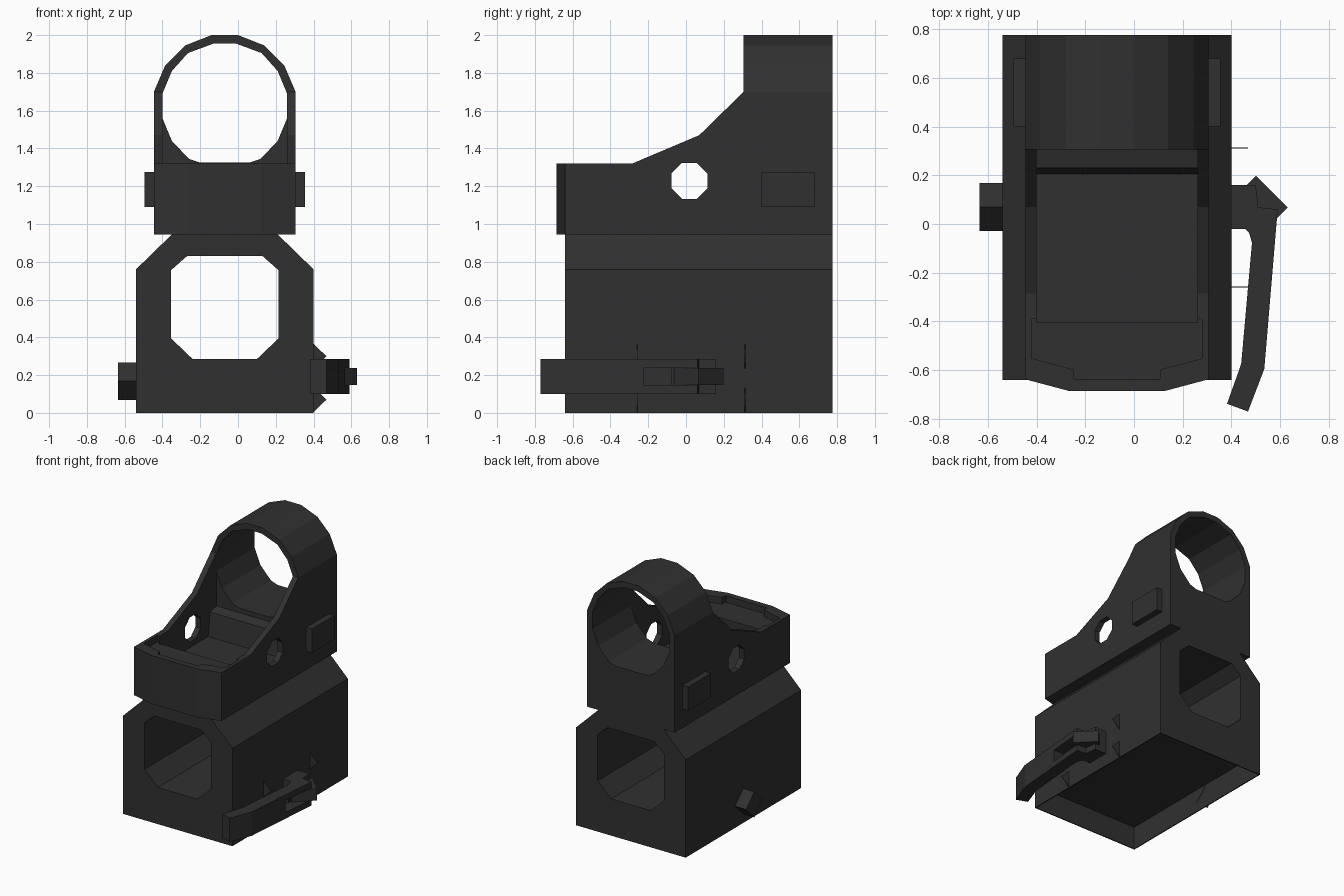
import bpy, bmesh, math
from mathutils import Vector

cube = bpy.data.objects.get("Cube")
if cube:
    bpy.data.objects.remove(cube, do_unlink=True)

black = bpy.data.materials.new("matte_black")
black.use_nodes = True
COLOUR = (0.03, 0.03, 0.03, 1)
black.diffuse_color = COLOUR
shader = black.node_tree.nodes["Principled BSDF"]
shader.inputs["Base Color"].default_value = COLOUR
shader.inputs["Roughness"].default_value = 0.7

MID = -0.07  # centre line of the housing


def prism(name, outline, axis, lo, hi):
    """Extrude a 2D outline along an axis (x: y,z / y: x,z / z: x,y)."""
    place = {"x": lambda a, b: (lo, a, b),
             "y": lambda a, b: (a, lo, b),
             "z": lambda a, b: (a, b, lo)}[axis]
    direction = Vector([(hi - lo) if c == axis else 0 for c in "xyz"])
    bm = bmesh.new()
    face = bm.faces.new([bm.verts.new(place(a, b)) for a, b in outline])
    made = bmesh.ops.extrude_face_region(bm, geom=[face])["geom"]
    bmesh.ops.translate(bm, vec=direction,
                        verts=[g for g in made if isinstance(g, bmesh.types.BMVert)])
    bmesh.ops.recalc_face_normals(bm, faces=bm.faces)
    mesh = bpy.data.meshes.new(name)
    bm.to_mesh(mesh)
    bm.free()
    mesh.materials.append(black)
    obj = bpy.data.objects.new(name, mesh)
    bpy.context.collection.objects.link(obj)
    return obj


def box(name, x, y, z):
    return prism(name, [(x[0], y[0]), (x[1], y[0]), (x[1], y[1]), (x[0], y[1])], "z", *z)


def combine(obj, tool, operation="DIFFERENCE"):
    """Apply a boolean and discard its tool."""
    mod = obj.modifiers.new("cut", "BOOLEAN")
    mod.operation, mod.object, mod.solver = operation, tool, "EXACT"
    bpy.context.view_layer.objects.active = obj
    bpy.ops.object.modifier_apply(modifier=mod.name)
    bpy.data.objects.remove(tool, do_unlink=True)


def mirrored(half):
    """Complete a half outline about the housing centre line."""
    return [(MID + a, b) for a, b in half] + [(MID - a, b) for a, b in reversed(half)]


def ngon(cx, cy, r, n, start):
    return [(cx + r * math.cos(start + i * math.tau / n),
             cy + r * math.sin(start + i * math.tau / n)) for i in range(n)]


# Mount base: chamfered tube with an open underside
base = prism("mount_base", mirrored([(0.47, 0), (0.47, 0.76), (0.28, 0.945)]), "y", -0.64, 0.775)
combine(base, prism("bore", mirrored([(0.17, 0.285), (0.285, 0.395), (0.285, 0.755), (0.2, 0.83)]),
                    "y", -1, 1))
combine(base, box("underside", (-0.532, 0.392), (-0.632, 0.767), (-0.1, 0.18)))

# Sight housing: side silhouette trimmed by the rounded front silhouette
housing = prism("sight_housing",
                [(-0.64, 0.945), (0.775, 0.945), (0.775, 2.05), (0.305, 2.05), (0.305, 1.7),
                 (0.07, 1.47), (-0.285, 1.32), (-0.64, 1.32)], "x", -0.5, 0.4)
combine(housing, prism("silhouette", mirrored([(0.375, 0.9), (0.375, 1.7), (0.315, 1.84),
                                               (0.21, 1.945), (0.07, 2.0)]),
                       "y", -1, 1), "INTERSECT")
# Lens opening
combine(housing, prism("lens_opening",
                       mirrored([(0.13, 1.325), (0.19, 1.345), (0.28, 1.44), (0.33, 1.56),
                                 (0.33, 1.69), (0.28, 1.81), (0.195, 1.905), (0.06, 1.955)]),
                       "y", 0.2, 1))
# Emitter tray and the shallower front deck
combine(housing, box("tray", (-0.4, 0.26), (-0.405, 0.305), (1.09, 2.2)))
combine(housing, box("deck", (-0.42, 0.28), (-0.7, -0.39), (1.27, 1.5)))
# Adjustment holes through both side walls
combine(housing, prism("side_hole", ngon(0.018, 1.228, 0.103, 8, math.pi / 8), "x", -1, 1))

# Angled front lip and its inner corner tabs
prism("front_lip", mirrored([(0.375, -0.638), (0.195, -0.686)]), "z", 0.945, 1.32)
for side, name in ((1, "left"), (-1, "right")):
    tab = [(0.374, -0.64), (0.355, -0.55), (0.18, -0.597), (0.175, -0.64)]
    prism(name + "_corner_tab", [(MID + side * a, b) for a, b in tab], "z", 1.1, 1.32)

# Sloped ledge under the lens
prism("lens_ledge", [(0.205, 1.09), (0.306, 1.09), (0.306, 1.29), (0.23, 1.27)], "x", -0.4, 0.26)

# Raised side pads
for name, x in (("left_pad", (0.3, 0.355)), ("right_pad", (-0.495, -0.44))):
    box(name, x, (0.4, 0.68), (1.09, 1.275))

# Cross bolt head
prism("cross_bolt", ngon(0.07, 0.168, 0.099, 4, 0), "x", -0.635, -0.53)

# Small clamp fins
for y in (-0.26, 0.31):
    for z in (0.0, 0.23):
        prism("clamp_fin", [(0.395, z), (0.468, z + 0.07), (0.395, z + 0.14)], "y", y, y + 0.004)

# Clamp stem, pivot cam and forked lever
prism("clamp_stem", [(0.39, -0.02), (0.455, -0.02), (0.472, -0.035), (0.485, -0.08),
                     (0.51, 0.07), (0.5, 0.16), (0.39, 0.16)], "z", 0.1, 0.285)
prism("pivot_cam", ngon(0.5, 0.067, 0.131, 4, 0), "z", 0.147, 0.238)
lever = prism("locking_lever", [(0.497, 0.07), (0.59, 0.06), (0.535, -0.595), (0.468, -0.77),
                                (0.382, -0.738), (0.44, -0.575), (0.485, -0.07)], "z", 0.1, 0.285)
combine(lever, box("fork_slot", (0.3, 0.8), (-0.225, 0.3), (0.147, 0.238)))
